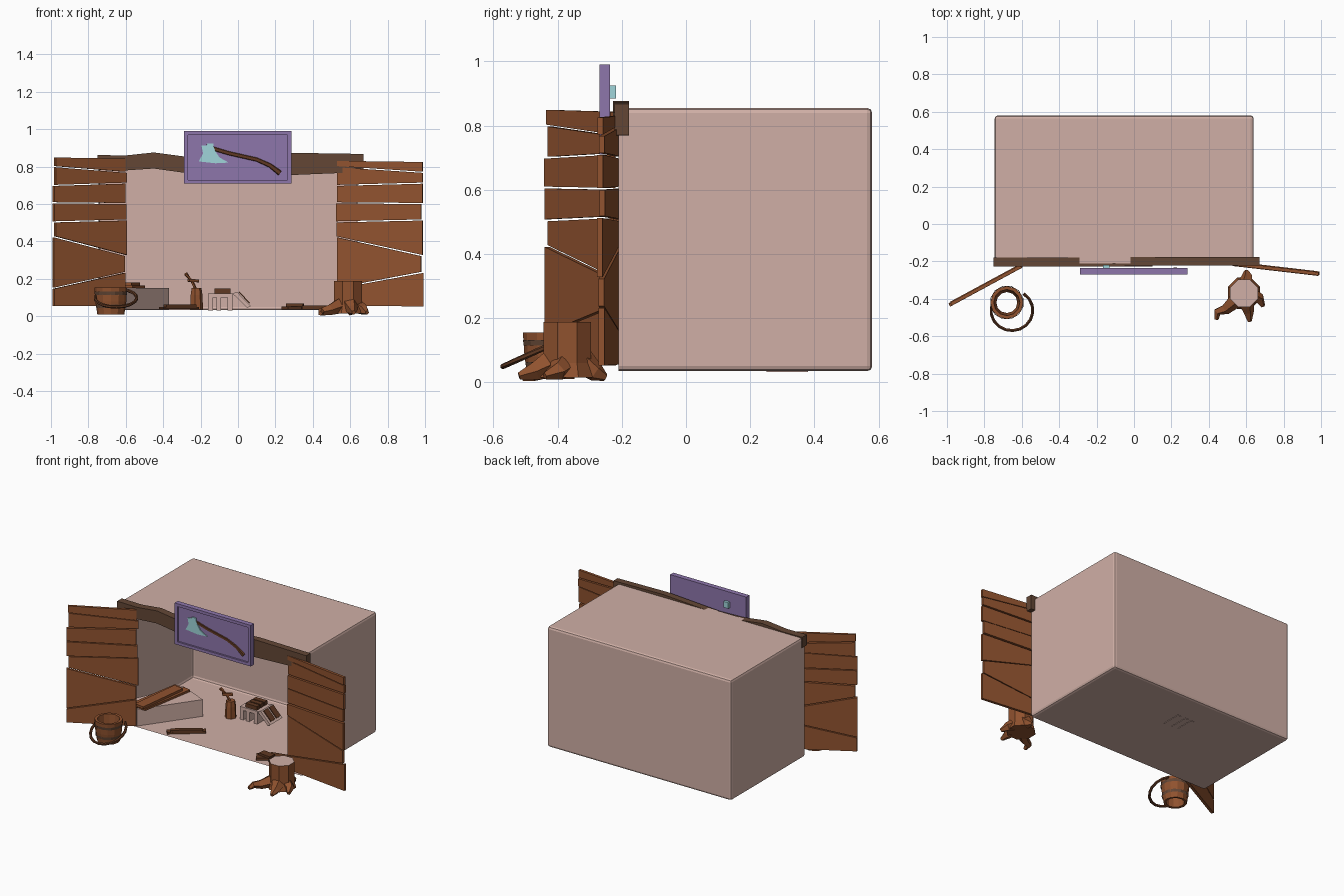
import bpy, bmesh, math, random
from mathutils import Vector as V

if "Cube" in bpy.data.objects:
    bpy.data.objects.remove(bpy.data.objects["Cube"])
random.seed(4)

def mat(name, r, g, b):
    m = bpy.data.materials.new(name)
    m.diffuse_color = (r, g, b, 1)
    m.use_nodes = True
    m.node_tree.nodes["Principled BSDF"].inputs["Base Color"].default_value = m.diffuse_color
    return m

PINK = mat("pale_pink", .63, .43, .38)
WOOD = mat("orange_wood", .28, .085, .028)
BEAM = mat("grey_brown_beam", .125, .062, .036)
DARK = mat("dark_wood", .115, .04, .016)
PURPLE = mat("purple", .27, .18, .41)
BLUE = mat("pale_blue_steel", .35, .66, .70)

def finish(name, bm, *mats):
    bmesh.ops.recalc_face_normals(bm, faces=bm.faces)
    me = bpy.data.meshes.new(name)
    bm.to_mesh(me)
    bm.free()
    for m in mats:
        me.materials.append(m)
    ob = bpy.data.objects.new(name, me)
    bpy.context.collection.objects.link(ob)
    return ob

def slab(bm, pts, vec, mi=0):
    """Extrude a polygon of 3D points along vec."""
    a = [bm.verts.new(p) for p in pts]
    b = [bm.verts.new(V(p) + V(vec)) for p in pts]
    n = len(a)
    fs = [bm.faces.new(a), bm.faces.new(b[::-1])]
    fs += [bm.faces.new((a[i], b[i], b[(i + 1) % n], a[(i + 1) % n])) for i in range(n)]
    for f in fs:
        f.material_index = mi

def block(bm, x0, x1, y0, y1, z0, z1, mi=0):
    slab(bm, [(x0, y0, z0), (x1, y0, z0), (x1, y1, z0), (x0, y1, z0)], (0, 0, z1 - z0), mi)

def tube(bm, pts, radii, sides=6, caps=True, mi=0):
    """Sweep a polygonal ring along a path with changing radius."""
    pts = [V(p) for p in pts]
    rings = []
    for i, p in enumerate(pts):
        t = (pts[min(i + 1, len(pts) - 1)] - pts[max(i - 1, 0)]).normalized()
        ref = V((0, 1, 0)) if abs(t.z) > .8 else V((0, 0, 1))
        u = t.cross(ref).normalized()
        w = u.cross(t)
        rings.append([bm.verts.new(p + radii[i] * (u * math.cos(a) + w * math.sin(a)))
                      for a in [(k + .5) * 2 * math.pi / sides for k in range(sides)]])
    fs = [bm.faces.new((r[k], r[(k + 1) % sides], s[(k + 1) % sides], s[k]))
          for r, s in zip(rings, rings[1:]) for k in range(sides)]
    if caps:
        fs += [bm.faces.new(rings[0]), bm.faces.new(rings[-1])]
    for f in fs:
        f.material_index = mi

def board(bm, a, b, width, thick, mi=0):
    """Flat board lying from a to b (bottom centre line)."""
    a, b = V(a), V(b)
    s = (b - a).cross(V((0, 0, 1))).normalized() * width / 2
    slab(bm, [a - s, a + s, b + s, b - s], (0, 0, thick), mi)

# Room: open-fronted shell with soft edges
bm = bmesh.new()
block(bm, -.745, .64, -.21, .58, .035, .855)
bm.faces.ensure_lookup_table()
front = [f for f in bm.faces if f.calc_center_median().y < -.2]
bmesh.ops.delete(bm, geom=front, context='FACES_ONLY')
bmesh.ops.bevel(bm, geom=[e for e in bm.edges if len(e.link_faces) == 2],
                offset=.016, segments=2, profile=.5, affect='EDGES')
finish("room_shell", bm, PINK)

# Lintel beam: two overlapping rough timbers
bm = bmesh.new()
prof = [(-.75, .79), (-.6, .78), (-.45, .79), (-.27, .765), (.1, .76), (.1, .84),
        (-.27, .852), (-.45, .876), (-.6, .86), (-.75, .862)]
slab(bm, [(x, -.228, z) for x, z in prof], (0, .05, 0))
prof = [(-.1, .765), (.28, .755), (.52, .765), (.67, .77), (.67, .868), (.29, .874), (-.1, .85)]
slab(bm, [(x, -.222, z) for x, z in prof], (0, .045, 0))
finish("lintel_beam", bm, BEAM)

# Doors: slanted planks, each seam given as (left height, right height)
def door(name, left, right, top):
    seams = [(.053, .05), (.15, .235), (.425, .325), (.505, .515), (.607, .603),
             (.70, .712), (.80, .77), (top, top - .006)]
    L, R = V((*left, 0)), V((*right, 0))
    d = (R - L).normalized()
    n = V((-d.y, d.x, 0)) * .018
    bm = bmesh.new()
    for i, (lo, hi) in enumerate(zip(seams, seams[1:])):
        a = L + d * random.uniform(-.006, .01)
        b = R + d * random.uniform(-.01, .008)
        off = n * random.uniform(-.25, .25)
        g = .003
        pts = [a + V((0, 0, lo[0] + g)), b + V((0, 0, lo[1] + g)),
               b + V((0, 0, hi[1] - g)), a + V((0, 0, hi[0] - g))]
        slab(bm, [p + off - n / 2 for p in pts], n)
    finish(name, bm, WOOD)

door("left_door", (-.985, -.43), (-.6, -.222), .852)
door("right_door", (.522, -.212), (.988, -.266), .834)

# Sign board: panel with raised rim
bm = bmesh.new()
block(bm, -.288, .285, -.258, -.236, .71, .99)
for x in (-.288, .265):
    block(bm, x, x + .02, -.27, -.236, .71, .99)
for z in (.71, .97):
    block(bm, -.268, .265, -.27, -.236, z, z + .02)
finish("sign_board", bm, PURPLE)

# Axe set through the sign
bm = bmesh.new()
slab(bm, [(x, -.264, z) for x, z in [(-.195, .912), (-.135, .918), (-.122, .885), (-.1, .85),
     (-.05, .822), (-.12, .818), (-.21, .828), (-.187, .87)]], (0, .02, 0))
block(bm, -.165, -.13, -.266, -.218, .885, .925)
finish("axe_head", bm, BLUE)
bm = bmesh.new()
tube(bm, [(-.17, -.25, .908), (-.05, -.25, .872), (.1, -.25, .838), (.17, -.25, .807), (.225, -.25, .765)],
     [.015, .015, .015, .016, .019], 6)
finish("axe_handle", bm, DARK)

# Bucket: double-walled stave tube, bands and fallen bail
bx, by = -.68, -.42
bm = bmesh.new()
N = 12
zr = [(.01, .072), (.08, .083), (.155, .088), (.155, .07), (.012, .056), (.01, .072)]
rings = [[bm.verts.new((bx + r * math.cos(k * 2 * math.pi / N), by + r * math.sin(k * 2 * math.pi / N), z))
          for k in range(N)] for z, r in zr[:-1]]
for r, s in zip(rings, rings[1:] + rings[:1]):
    for k in range(N):
        bm.faces.new((r[k], r[(k + 1) % N], s[(k + 1) % N], s[k]))
finish("bucket_staves", bm, WOOD)
bm = bmesh.new()
for z, r in ((.045, .08), (.115, .088)):
    tube(bm, [(bx, by, z), (bx, by, z + .018)], [r, r + .003], N, False)
finish("bucket_bands", bm, BEAM)
bm = bmesh.new()
arc = []
for i in range(13):
    a = math.radians(55 - 245 * i / 12)
    x, y = -.653 + .112 * math.cos(a), -.462 + .108 * math.sin(a)
    arc.append((x, y, .05 + max(0, (y + .57)) * .45))
tube(bm, arc, [.009] * 13, 6)
finish("bucket_bail", bm, DARK)

# Stump with roots and pale cut top
bm = bmesh.new()
sx, sy = .588, -.37
tube(bm, [(sx, sy, .015), (sx, sy, .06), (sx, sy, .188)], [.092, .08, .08], 8)
roots = [[(.55, -.4, .06), (.49, -.455, .035), (.445, -.47, .025), (.44, -.51, .015)],
         [(.6, -.42, .06), (.612, -.47, .035), (.618, -.52, .02)],
         [(.592, -.33, .07), (.605, -.28, .03), (.6, -.25, .015)],
         [(.62, -.38, .06), (.67, -.4, .035), (.69, -.44, .02)]]
for r in roots:
    tube(bm, r, [.045, .03, .022, .012][:len(r) - 1] + [.012], 5)
top = [f for f in bm.faces if f.calc_center_median().z > .18]
bmesh.ops.inset_region(bm, faces=top, thickness=.008)
for f in bm.faces:
    f.material_index = int(f.calc_center_median().z > .18 and f in top)
finish("stump", bm, WOOD, PINK)

# Low bunk with loose boards
bm = bmesh.new()
slab(bm, [(-.62, -.2, .036), (-.37, .15, .036), (-.58, .24, .036), (-.735, -.1, .036)], (0, 0, .114))
finish("bunk", bm, PINK)
bm = bmesh.new()
board(bm, (-.655, -.19, .152), (-.59, .2, .152), .06, .014)
board(bm, (-.59, -.19, .152), (-.525, .2, .152), .055, .014)
board(bm, (-.605, -.2, .166), (-.56, .16, .166), .07, .016)
finish("bunk_boards", bm, WOOD)

# Loose floor boards
bm = bmesh.new()
board(bm, (-.41, -.18, .038), (-.22, -.03, .038), .04, .013)
board(bm, (-.39, -.17, .051), (-.23, -.05, .051), .03, .013)
finish("floor_boards", bm, DARK)

# Chopping post with a tool stuck in it
bm = bmesh.new()
tube(bm, [(-.223, .24, .037), (-.223, .24, .115), (-.223, .24, .15)], [.036, .033, .028], 7)
tube(bm, [(-.225, .24, .14), (-.245, .23, .185), (-.28, .21, .228)], [.008, .009, .011], 5)
board(bm, (-.265, .21, .185), (-.215, .25, .182), .02, .015)
finish("chopping_post", bm, WOOD)

# Small bench: pale trestle, dark top block and sloping panel
bm = bmesh.new()
for x in (-.16, -.115, -.055):
    block(bm, x, x + .025, .25, .38, .032, .1)
block(bm, -.16, -.03, .25, .38, .1, .122)
slab(bm, [(-.03, .25, .122), (-.005, .25, .13), (.068, .25, .055), (.05, .25, .045)], (0, .13, 0))
finish("trestle", bm, PINK)
bm = bmesh.new()
for y in (.26, .3, .34):
    block(bm, -.125, -.04, y, y + .032, .122, .148)
for y in (.265, .325):
    slab(bm, [(.003, y, .128), (.06, y, .069), (.064, y, .073), (.007, y, .132)], (0, .045, 0))
finish("trestle_panels", bm, DARK)

# Firewood pile by the right door
bm = bmesh.new()
board(bm, (.25, -.16, .037), (.33, -.11, .037), .07, .016)
board(bm, (.26, -.12, .053), (.35, -.13, .053), .05, .015)
board(bm, (.3, -.09, .037), (.47, -.05, .037), .06, .014)
board(bm, (.34, -.14, .037), (.5, -.12, .037), .05, .02)
finish("firewood", bm, DARK)
